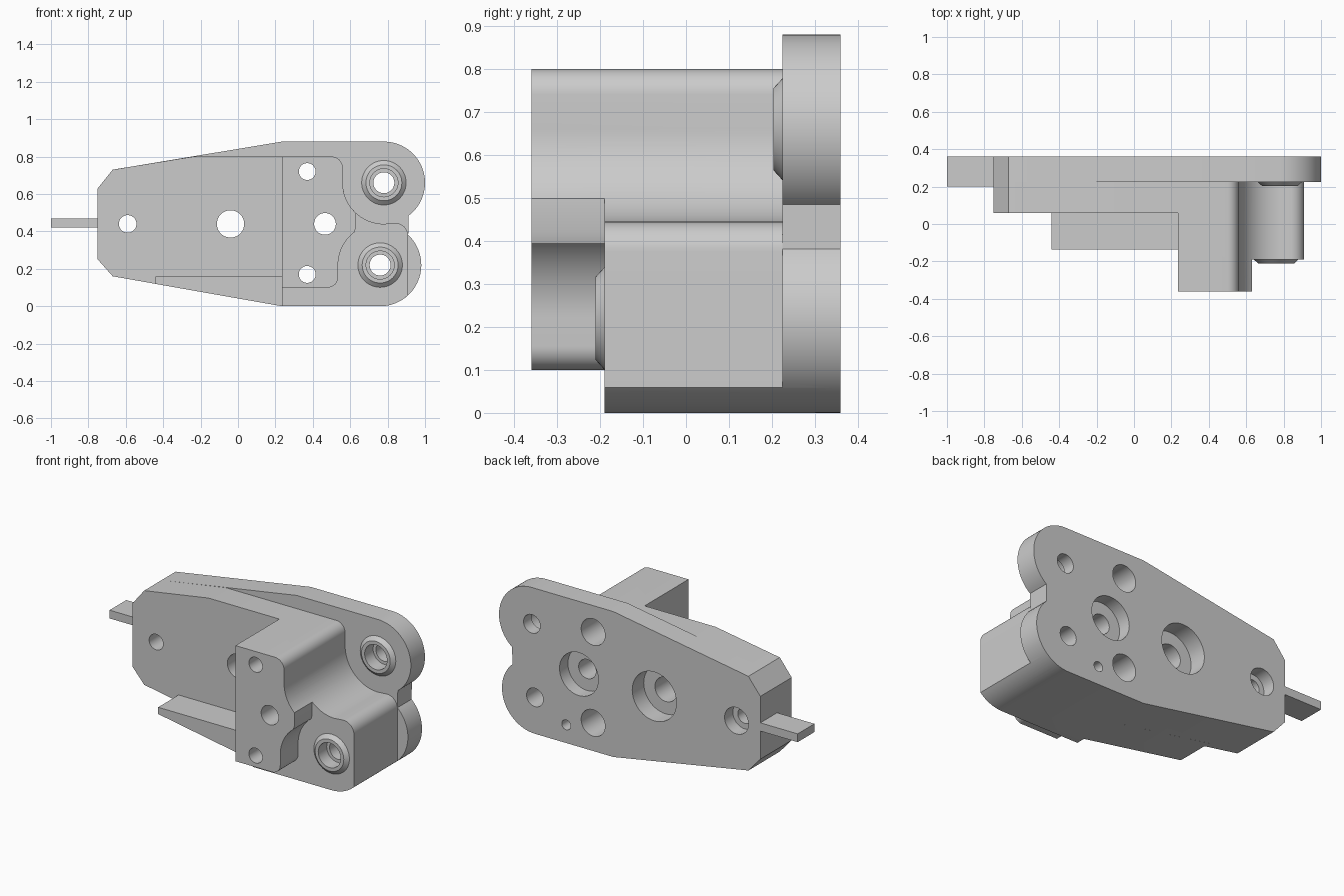
import bpy, bmesh
from math import sin, cos, radians, pi

cube = bpy.data.objects.get("Cube")
if cube:
    bpy.data.objects.remove(cube, do_unlink=True)

grey = bpy.data.materials.new("plain grey")
grey.use_nodes = True
grey.diffuse_color = (0.6, 0.6, 0.6, 1)
grey.node_tree.nodes["Principled BSDF"].inputs["Base Color"].default_value = (0.6, 0.6, 0.6, 1)


def finish(bm, name):
    bmesh.ops.recalc_face_normals(bm, faces=bm.faces)
    mesh = bpy.data.meshes.new(name)
    bm.to_mesh(mesh)
    bm.free()
    mesh.materials.append(grey)
    obj = bpy.data.objects.new(name, mesh)
    bpy.context.collection.objects.link(obj)
    return obj


def arc(c, r, start, end, steps=16):
    angles = [radians(start + (end - start) * i / steps) for i in range(steps + 1)]
    return [(c[0] + r * cos(a), c[1] + r * sin(a)) for a in angles]


def prism(name, outline, y0, y1):
    """Extrude an x-z outline from y0 to y1."""
    bm = bmesh.new()
    face = bm.faces.new([bm.verts.new((x, y0, z)) for x, z in outline])
    new = bmesh.ops.extrude_face_region(bm, geom=[face])["geom"]
    verts = [v for v in new if isinstance(v, bmesh.types.BMVert)]
    bmesh.ops.translate(bm, verts=verts, vec=(0, y1 - y0, 0))
    return finish(bm, name)


def spindle(name, centre, y0, r0, y1, r1, sides=48):
    """Round or tapered plug along y."""
    bm = bmesh.new()
    rings = []
    for y, r in ((y0, r0), (y1, r1)):
        rings.append([bm.verts.new((centre[0] + r * cos(2 * pi * i / sides), y,
                                    centre[1] + r * sin(2 * pi * i / sides)))
                      for i in range(sides)])
    for ring in rings:
        bm.faces.new(ring)
    for i in range(sides):
        j = (i + 1) % sides
        bm.faces.new((rings[0][i], rings[0][j], rings[1][j], rings[1][i]))
    return finish(bm, name)


def combine(target, other, operation):
    bpy.context.view_layer.objects.active = target
    mod = target.modifiers.new(operation.lower(), 'BOOLEAN')
    mod.operation = operation
    mod.solver = 'EXACT'
    mod.object = other
    bpy.ops.object.modifier_apply(modifier=mod.name)
    bpy.data.objects.remove(other, do_unlink=True)


BACK, STEP, BOSS, FRONT = 0.36, 0.225, -0.19, -0.36
LOW, HIGH, R = (0.76, 0.22), (0.78, 0.66), 0.22
EDGE = 0.235

# Back plate with two round lobes
left_end = [(-0.67, 0.73), (-0.75, 0.63), (-0.75, 0.25), (-0.67, 0.16)]
low_lobe = arc(LOW, R, -90, 47, 32)
high_lobe = arc(HIGH, R, -53, 90, 32)
housing = prism("housing", left_end + [(EDGE, 0)] + low_lobe + high_lobe + [(EDGE, 0.88)],
                STEP, BACK)

# Tapered body with its flat top step
body = prism("body", left_end + [(EDGE, 0), (EDGE, 0.8), (-0.24, 0.8)], 0.06, BACK)

# Lower boss block, hollowed round the upper boss
hollow = arc(HIGH, R, 270, 180, 24)
shoulder = arc((0.5, 0.74), 0.06, 0, 90, 10)
low_block = prism("lower_block", [(EDGE, 0)] + arc(LOW, R, -90, -47, 12)
                  + arc((0.84, 0.375), 0.07, 0, 90, 10) + hollow + shoulder + [(EDGE, 0.8)],
                  BOSS, 0.3)

# Front block, hollowed round both bosses
front_block = prism("front_block", [(EDGE, 0.1)] + arc((0.48, 0.155), 0.055, -90, 0, 10)
                    + arc((0.755, 0.22), R, 180, 127, 16) + [(0.63, 0.42)]
                    + arc(HIGH, R, 227, 180, 16) + shoulder + [(EDGE, 0.8)],
                    FRONT, 0)

# Bottom ledge and side tab
ledge = prism("ledge", [(-0.44, 0.119), (EDGE, 0), (EDGE + 0.05, 0.05),
                        (EDGE + 0.05, 0.16), (-0.44, 0.16)], -0.135, 0.1)
tab = prism("tab", [(-1, 0.42), (-0.7, 0.42), (-0.7, 0.47), (-1, 0.47)], 0.2, BACK)

# Chamfered boss rims
rims = [spindle("boss_rim", c, y - 0.021, 0.096, y + 0.02, 0.141)
        for c, y in ((LOW, BOSS), (HIGH, STEP))]

for part in [body, low_block, front_block, ledge, tab] + rims:
    combine(housing, part, 'UNION')


def bore(x, z, radius, y0, y1):
    combine(housing, spindle("bore", (x, z), y0, radius, y1, radius), 'DIFFERENCE')


# Stepped holes: position, through radius, rear radius, rear depth
for x, z, r, wide, depth in ((-0.59, 0.44, 0.047, 0.08, 0.08),
                             (-0.04, 0.44, 0.073, 0.148, 0.11),
                             (0.465, 0.44, 0.058, 0.13, 0.08),
                             (0.37, 0.72, 0.045, 0.08, 0.45),
                             (0.37, 0.17, 0.045, 0.08, 0.45)):
    bore(x, z, r, -0.5, 0.5)
    bore(x, z, wide, BACK - depth, 0.5)

# Boss holes with a wider front mouth
for (x, z), y in ((LOW, BOSS), (HIGH, STEP)):
    bore(x, z, 0.056, -0.5, 0.5)
    bore(x, z, 0.075, -0.5, y + 0.06)

# Small blind pin hole at the rear
bore(0.55, 0.11, 0.03, 0.2, 0.5)

bpy.ops.object.select_all(action='DESELECT')
housing.select_set(True)
bpy.context.view_layer.objects.active = housing
bpy.ops.object.shade_smooth_by_angle(angle=radians(30))
